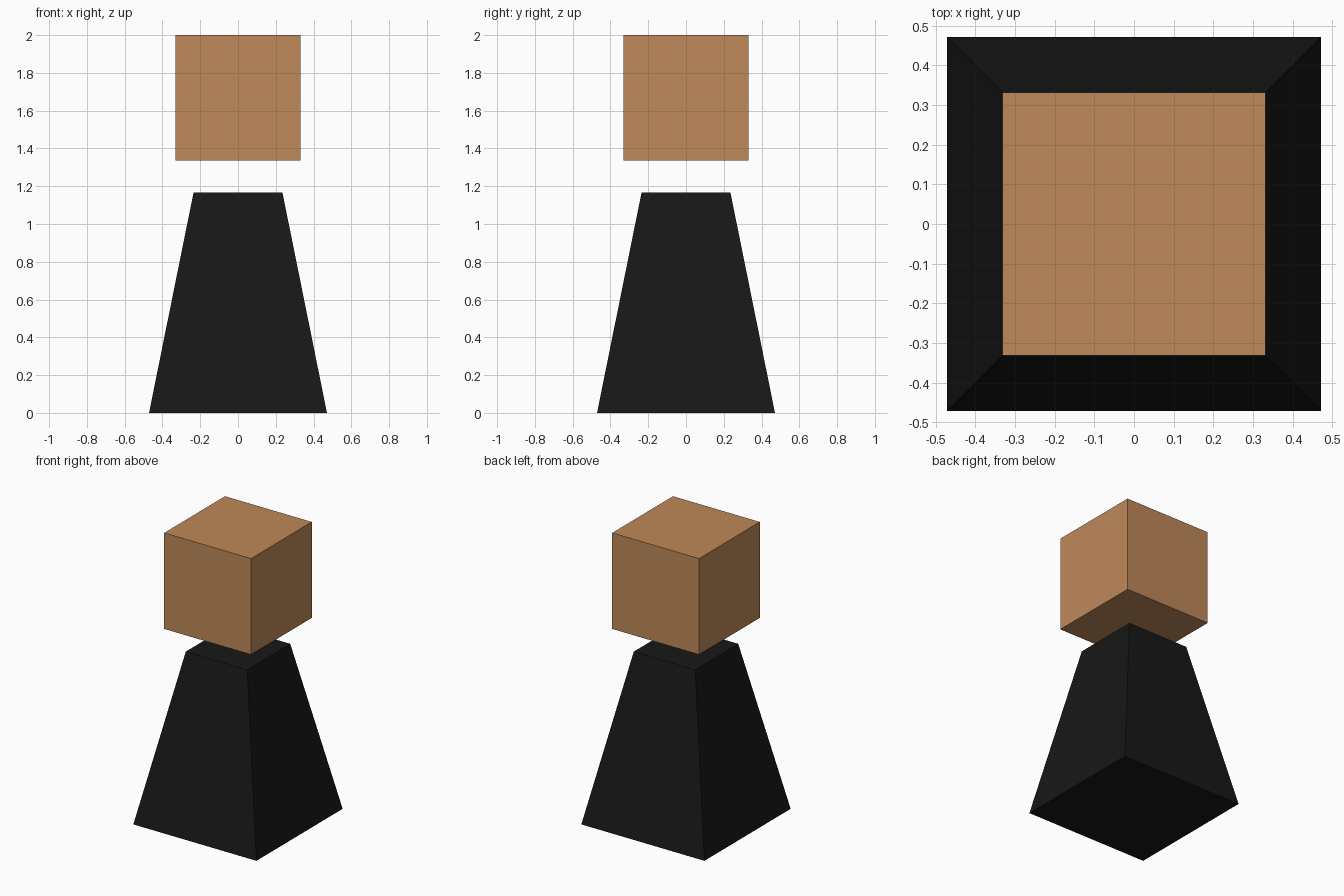
import bpy
import math

if "Cube" in bpy.data.objects:
    bpy.data.objects.remove(bpy.data.objects["Cube"])


def paint(obj, name, color):
    mat = bpy.data.materials.new(name)
    mat.diffuse_color = color
    mat.use_nodes = True
    mat.node_tree.nodes["Principled BSDF"].inputs["Base Color"].default_value = mat.diffuse_color
    obj.data.materials.append(mat)


# Tapered square body: a four-sided cone with its top cut off
BODY_H = 1.168
bpy.ops.mesh.primitive_cone_add(
    vertices=4, radius1=0.471 * math.sqrt(2), radius2=0.235 * math.sqrt(2),
    depth=BODY_H, location=(0, 0, BODY_H / 2), rotation=(0, 0, math.pi / 4))
body = bpy.context.object
body.name = "body"
bpy.ops.object.transform_apply(location=False, rotation=True, scale=False)
paint(body, "black", (0.009, 0.009, 0.009, 1))

# Cube head floating above the body
HEAD = 0.664
bpy.ops.mesh.primitive_cube_add(size=HEAD, location=(0, 0, 2 - HEAD / 2))
head = bpy.context.object
head.name = "head"
paint(head, "tan", (0.52, 0.25, 0.10, 1))
